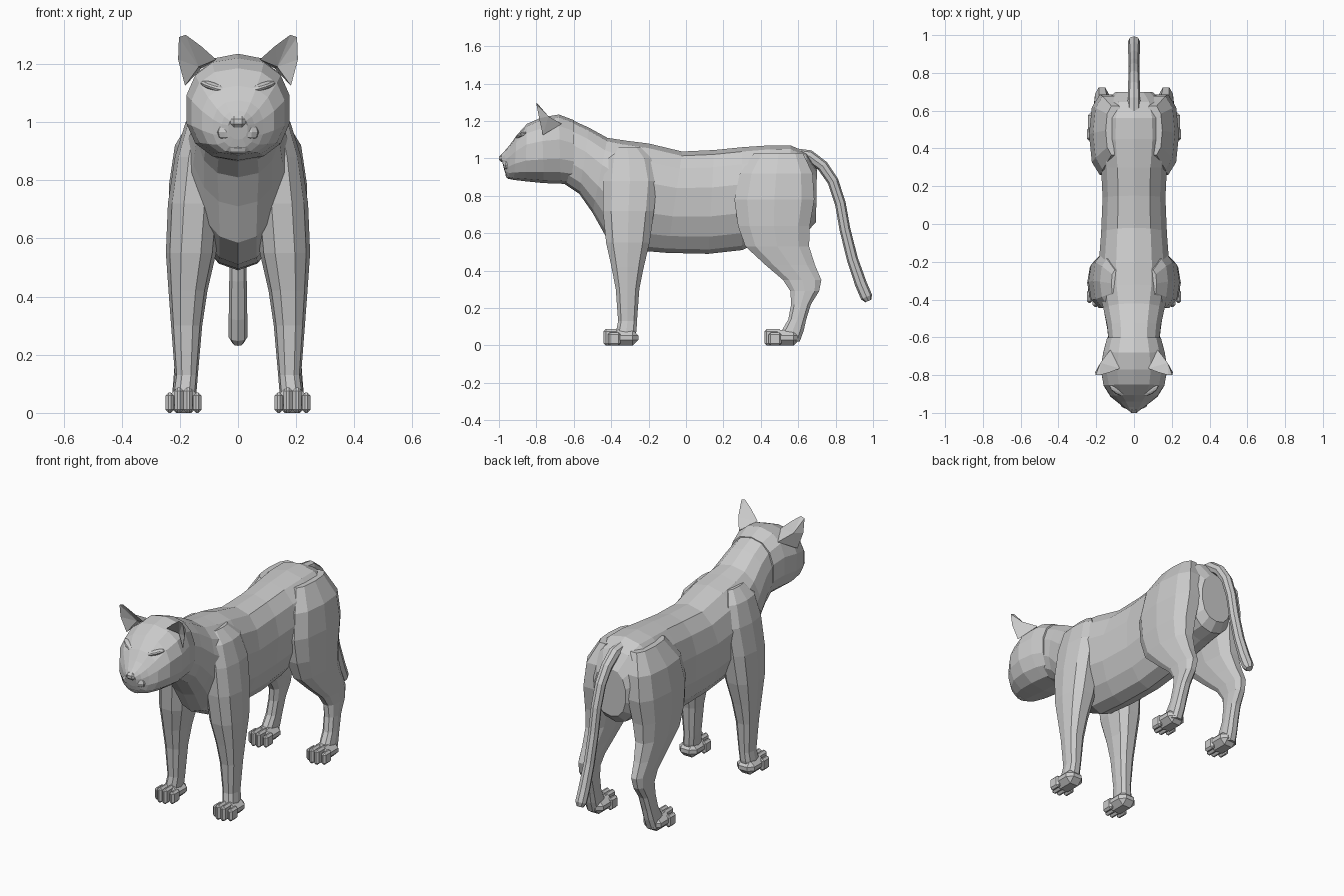
import bpy, bmesh, math
from mathutils import Vector, Matrix

if "Cube" in bpy.data.objects:
    bpy.data.objects.remove(bpy.data.objects["Cube"])


def finish(name, bm, mirror=False):
    bmesh.ops.recalc_face_normals(bm, faces=bm.faces[:])
    mesh = bpy.data.meshes.new(name)
    bm.to_mesh(mesh)
    bm.free()
    ob = bpy.data.objects.new(name, mesh)
    bpy.context.collection.objects.link(ob)
    if mirror:
        ob.modifiers.new("Mirror", 'MIRROR').use_clip = False
    return ob


def loft(name, rings, mirror=False):
    bm = bmesh.new()
    loops = [[bm.verts.new(p) for p in ring] for ring in rings]
    n = len(loops[0])
    for a, b in zip(loops, loops[1:]):
        for i in range(n):
            j = (i + 1) % n
            bm.faces.new((a[i], a[j], b[j], b[i]))
    bm.faces.new(loops[0])
    bm.faces.new(loops[-1])
    return finish(name, bm, mirror)


def spow(v, e):
    return math.copysign(abs(v) ** e, v)


def slice_ring(yt, zt, yb, zb, w, egg=0.0, n=14, e=0.85):
    """Upright cross-section from a top point to a bottom point."""
    top, bot = Vector((0, yt, zt)), Vector((0, yb, zb))
    mid, up = (top + bot) / 2, (top - bot) / 2
    out = []
    for i in range(n):
        a = 2 * math.pi * i / n
        c, s = math.cos(a), math.sin(a)
        k = 1 + egg * min(c, 0)
        out.append(mid + up * spow(c, e) + Vector((w * k * spow(s, e), 0, 0)))
    return out


def leg_ring(z, x0, x1, y0, y1, n=10):
    """Level cross-section between two x limits and two y limits."""
    out = []
    for i in range(n):
        a = 2 * math.pi * i / n
        out.append(((x0 + x1) / 2 + (x1 - x0) / 2 * spow(math.cos(a), 0.8),
                    (y0 + y1) / 2 + (y1 - y0) / 2 * spow(math.sin(a), 0.8), z))
    return out


def add_block(bm, lo, hi, bevel):
    lo, hi = Vector(lo), Vector(hi)
    m = Matrix.Translation((lo + hi) / 2) @ Matrix.Diagonal((*(hi - lo), 1))
    vs = bmesh.ops.create_cube(bm, size=1, matrix=m)["verts"]
    edges = list({e for v in vs for e in v.link_edges})
    bmesh.ops.bevel(bm, geom=edges, offset=bevel, segments=1, affect='EDGES')


def blob(name, loc, size, tilt=(0, 0, 0), mirror=True):
    bm = bmesh.new()
    rot = Matrix.Rotation(tilt[2], 4, 'Z') @ Matrix.Rotation(tilt[1], 4, 'Y') @ Matrix.Rotation(tilt[0], 4, 'X')
    m = Matrix.Translation(loc) @ rot @ Matrix.Diagonal((*size, 1))
    bmesh.ops.create_uvsphere(bm, u_segments=10, v_segments=6, radius=1, matrix=m)
    return finish(name, bm, mirror)


# torso with neck, chest, belly and rump
loft("torso", [slice_ring(*r) for r in (
    (-.62, 1.21, -.66, .87, .135), (-.52, 1.165, -.57, .81, .145),
    (-.42, 1.11, -.50, .71, .165, .2), (-.32, 1.095, -.43, .585, .188, .35),
    (-.20, 1.08, -.28, .51, .192, .35), (-.02, 1.037, -.10, .495, .178, .25),
    (.15, 1.045, .12, .49, .17, .22), (.30, 1.06, .30, .51, .178, .25),
    (.45, 1.07, .42, .57, .198, .3), (.56, 1.07, .56, .60, .195, .3),
    (.645, 1.03, .65, .61, .165, .2), (.70, .94, .695, .66, .10))])

# head
loft("head", [slice_ring(*r) for r in (
    (-.60, 1.205, -.60, .86, .145), (-.68, 1.235, -.67, .865, .165),
    (-.77, 1.22, -.76, .868, .181), (-.85, 1.185, -.86, .878, .164),
    (-.905, 1.125, -.92, .885, .127), (-.94, 1.075, -.948, .892, .088),
    (-.97, 1.04, -.962, .91, .058), (-.992, 1.017, -.972, .94, .033))])

# muzzle pads, chin, nose, eyes and brows
blob("whisker_pad", (.034, -.942, .965), (.042, .035, .034), (0, 0, -.35))
blob("chin", (0, -.935, .91), (.045, .03, .022), mirror=False)
blob("eye", (.09, -.888, 1.088), (.036, .017, .018), (0, -.25, .55))
blob("brow", (.085, -.878, 1.122), (.052, .024, .014), (0, -.28, .55))
nose = bmesh.new()
add_block(nose, (-.026, -1.0, .982), (.026, -.95, 1.022), .012)
finish("nose", nose)

# ears: cupped front, curved back
pts = [(.075, -.765, 1.215), (.182, -.765, 1.125), (.125, -.665, 1.185),
       (.135, -.735, 1.19), (.128, -.785, 1.262), (.206, -.785, 1.215),
       (.18, -.80, 1.30), (.203, -.80, 1.292), (.178, -.735, 1.225)]
faces = [(0, 4, 3), (3, 4, 6), (3, 6, 7), (3, 7, 5), (3, 5, 1),
         (0, 2, 8), (0, 8, 4), (4, 8, 6), (6, 8, 7), (7, 8, 5), (5, 8, 1), (8, 2, 1),
         (0, 3, 2), (3, 1, 2)]
ear = bmesh.new()
vs = [ear.verts.new(p) for p in pts]
for f in faces:
    ear.faces.new([vs[i] for i in f])
finish("ear", ear, True)

# legs
loft("front_leg", [leg_ring(*r) for r in (
    (.02, .145, .228, -.38, -.275), (.08, .142, .224, -.375, -.262),
    (.13, .138, .217, -.365, -.26), (.30, .123, .230, -.378, -.247),
    (.42, .105, .239, -.402, -.222), (.55, .075, .248, -.432, -.19),
    (.72, .06, .241, -.45, -.165), (.88, .06, .217, -.45, -.15),
    (1.0, .06, .18, -.43, -.18), (1.06, .06, .12, -.39, -.24))], True)
loft("hind_leg", [leg_ring(*r) for r in (
    (.02, .15, .23, .50, .61), (.08, .148, .225, .51, .632),
    (.14, .146, .22, .545, .645), (.22, .142, .215, .56, .67),
    (.29, .137, .212, .555, .715), (.35, .128, .212, .515, .728),
    (.43, .115, .217, .42, .695), (.53, .095, .226, .31, .665),
    (.64, .07, .236, .27, .67), (.78, .05, .238, .25, .695),
    (.92, .05, .217, .28, .685), (1.03, .05, .15, .36, .63))], True)

# paws: rounded pad with four toes
for name, y in (("front_paw", -.44), ("hind_paw", .42)):
    bm = bmesh.new()
    add_block(bm, (.13, y + .04, 0), (.243, y + .185, .083), .03)
    for i in range(4):
        outer = i in (0, 3)
        x = .125 + i * .0315
        add_block(bm, (x, y + (.022 if outer else 0), 0),
                  (x + .0305, y + .09, .07 if outer else .087), .011)
    finish(name, bm, True)

# tail: tube swept along a drooping path
path = [(.57, 1.02, .036), (.66, 1.012, .033), (.73, .96, .031), (.785, .88, .03),
        (.825, .76, .029), (.85, .62, .029), (.89, .46, .03), (.935, .33, .032),
        (.965, .26, .032), (.975, .238, .018)]
rings = []
for i, (y, z, r) in enumerate(path):
    a, b = path[max(i - 1, 0)], path[min(i + 1, len(path) - 1)]
    t = Vector((0, b[0] - a[0], b[1] - a[1])).normalized()
    side = Vector((0, -t.z, t.y))
    rings.append([Vector((0, y, z)) + r * (math.cos(k * math.pi / 4) * Vector((1, 0, 0))
                  + math.sin(k * math.pi / 4) * side) for k in range(8)])
loft("tail", rings)
